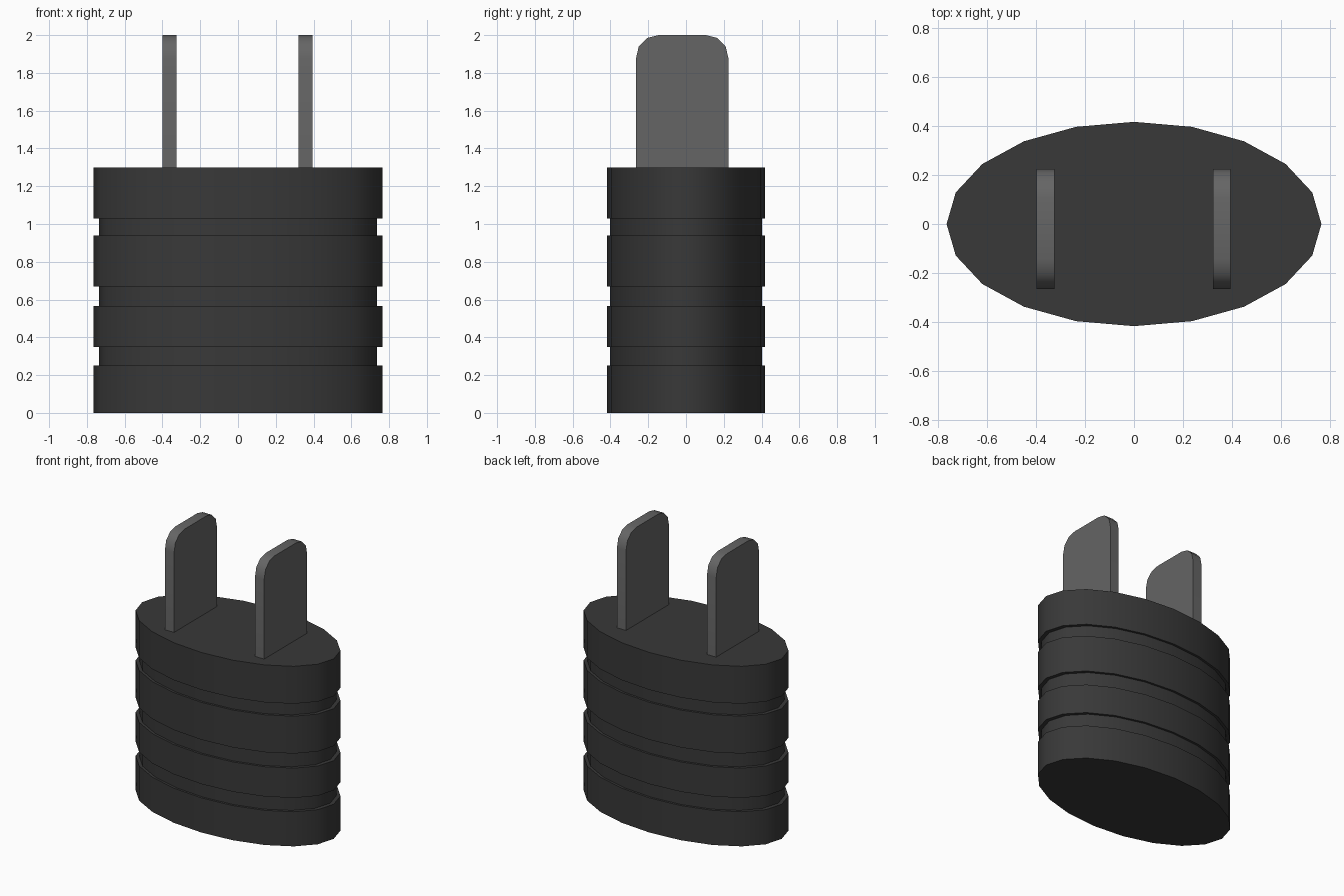
import bpy
import bmesh
from math import cos, sin, pi, radians

cube = bpy.data.objects.get("Cube")
if cube:
    bpy.data.objects.remove(cube, do_unlink=True)


def make_material(name, rgb):
    mat = bpy.data.materials.new(name)
    mat.use_nodes = True
    mat.diffuse_color = (*rgb, 1)
    mat.node_tree.nodes["Principled BSDF"].inputs["Base Color"].default_value = (*rgb, 1)
    return mat


def finish(bm, name, mat):
    bmesh.ops.recalc_face_normals(bm, faces=bm.faces)
    mesh = bpy.data.meshes.new(name)
    bm.to_mesh(mesh)
    bm.free()
    mesh.materials.append(mat)
    obj = bpy.data.objects.new(name, mesh)
    bpy.context.collection.objects.link(obj)
    bpy.ops.object.select_all(action='DESELECT')
    obj.select_set(True)
    bpy.context.view_layer.objects.active = obj
    bpy.ops.object.shade_smooth_by_angle(angle=radians(40))
    return obj


black = make_material("black plastic", (0.04, 0.04, 0.04))
grey = make_material("grey metal", (0.13, 0.13, 0.13))

# Oval body: wide bands separated by shallow grooves
SIDES, RX, RY, GROOVE = 20, 0.765, 0.417, 0.963
bands = [(0, 0.25, 1), (0.25, 0.35, GROOVE), (0.35, 0.565, 1), (0.565, 0.67, GROOVE),
         (0.67, 0.94, 1), (0.94, 1.03, GROOVE), (1.03, 1.30, 1)]
bm = bmesh.new()
rings = []
for low, high, s in bands:
    for z in (low, high):
        rings.append([bm.verts.new((RX * s * cos(2 * pi * i / SIDES),
                                    RY * s * sin(2 * pi * i / SIDES), z))
                      for i in range(SIDES)])
for a, b in zip(rings, rings[1:]):
    for i in range(SIDES):
        j = (i + 1) % SIDES
        bm.faces.new((a[i], a[j], b[j], b[i]))
bm.faces.new(rings[0])
bm.faces.new(rings[-1])
finish(bm, "plug_body", black)

# Flat prongs: rounded-top profile extruded sideways
MID_Y, HALF, THICK, BASE = -0.02, 0.245, 0.073, 1.25
corner = [(HALF, BASE), (HALF, 1.875), (0.23, 1.94), (0.185, 1.985), (0.125, 2.0)]
outline = corner + [(-y, z) for y, z in reversed(corner)]
for name, x in (("right_prong", -0.362), ("left_prong", 0.358)):
    bm = bmesh.new()
    face = bm.faces.new([bm.verts.new((x - THICK / 2, y + MID_Y, z)) for y, z in outline])
    extruded = bmesh.ops.extrude_face_region(bm, geom=[face])["geom"]
    bmesh.ops.translate(bm, vec=(THICK, 0, 0),
                        verts=[v for v in extruded if isinstance(v, bmesh.types.BMVert)])
    finish(bm, name, grey)
